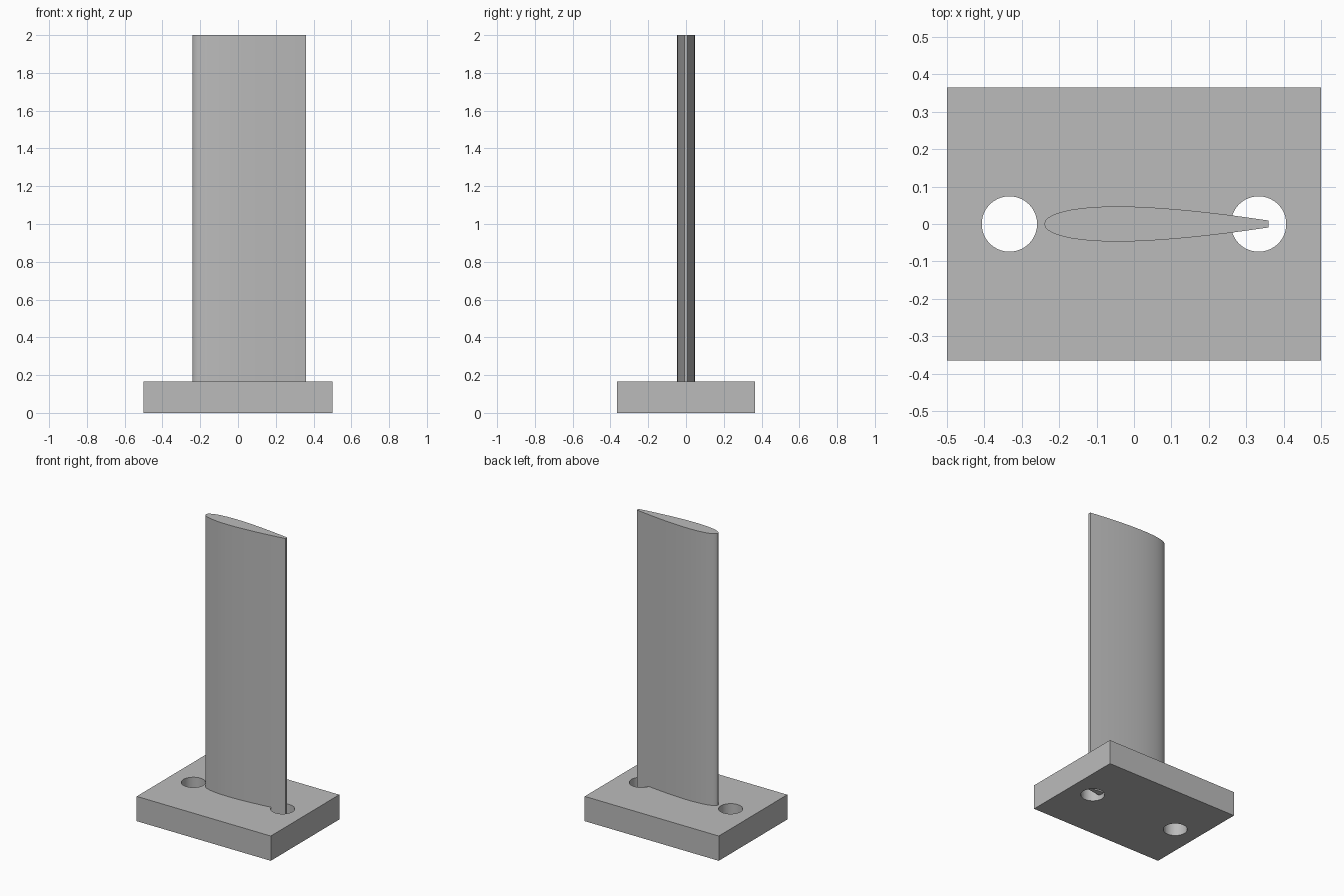
import bpy
import bmesh
from math import cos, pi, sqrt

cube = bpy.data.objects.get("Cube")
if cube:
    bpy.data.objects.remove(cube, do_unlink=True)

grey = bpy.data.materials.new("plain_grey")
grey.use_nodes = True
colour = (0.5, 0.5, 0.5, 1)
grey.diffuse_color = colour
grey.node_tree.nodes["Principled BSDF"].inputs["Base Color"].default_value = colour


def add_prism(name, outline, bottom, top):
    """Extrude a flat outline upward into a solid."""
    bm = bmesh.new()
    face = bm.faces.new([bm.verts.new((x, y, bottom)) for x, y in outline])
    extruded = bmesh.ops.extrude_face_region(bm, geom=[face])["geom"]
    moved = [v for v in extruded if isinstance(v, bmesh.types.BMVert)]
    bmesh.ops.translate(bm, verts=moved, vec=(0, 0, top - bottom))
    bmesh.ops.recalc_face_normals(bm, faces=bm.faces)
    mesh = bpy.data.meshes.new(name)
    bm.to_mesh(mesh)
    bm.free()
    mesh.materials.append(grey)
    obj = bpy.data.objects.new(name, mesh)
    bpy.context.collection.objects.link(obj)
    return obj


# Base plate with two through holes
PLATE_TOP = 0.167
base_plate = add_prism(
    "base_plate",
    [(-0.5, -0.365), (0.5, -0.365), (0.5, 0.365), (-0.5, 0.365)], 0, PLATE_TOP)

for side, x in (("right", -0.333), ("left", 0.333)):
    bpy.ops.mesh.primitive_cylinder_add(
        vertices=64, radius=0.074, depth=0.5, location=(x, 0, PLATE_TOP / 2))
    cutter = bpy.context.object
    cutter.name = side + "_hole_cutter"
    cutter.data.materials.append(grey)
    cutter.hide_render = True
    cutter.hide_set(True)
    cutter.display_type = "WIRE"
    cut = base_plate.modifiers.new(side + "_hole", "BOOLEAN")
    cut.operation = "DIFFERENCE"
    cut.solver = "EXACT"
    cut.object = cutter

# Upright blade: symmetric aerofoil section, blunt at the trailing edge
CHORD, THICKNESS, NOSE, TAIL = 0.65, 0.145, -0.24, 0.36
STEPS = 16


def half_thickness(x):
    t = (x - NOSE) / CHORD
    return 5 * THICKNESS * CHORD * (
        0.2969 * sqrt(t) - 0.126 * t - 0.3516 * t**2 + 0.2843 * t**3 - 0.1015 * t**4)


stations = [NOSE + (TAIL - NOSE) * (1 - cos(pi / 2 * i / STEPS)) for i in range(STEPS + 1)]
upper = [(x, half_thickness(x)) for x in stations]
lower = [(x, -y) for x, y in reversed(upper[1:])]
blade = add_prism("blade", upper + lower, 0.033, 2)

# Smooth the curved walls and keep the rims crisp
bpy.ops.object.select_all(action="DESELECT")
for obj in (base_plate, blade):
    obj.select_set(True)
bpy.context.view_layer.objects.active = blade
bpy.ops.object.shade_smooth_by_angle(angle=pi / 6)
